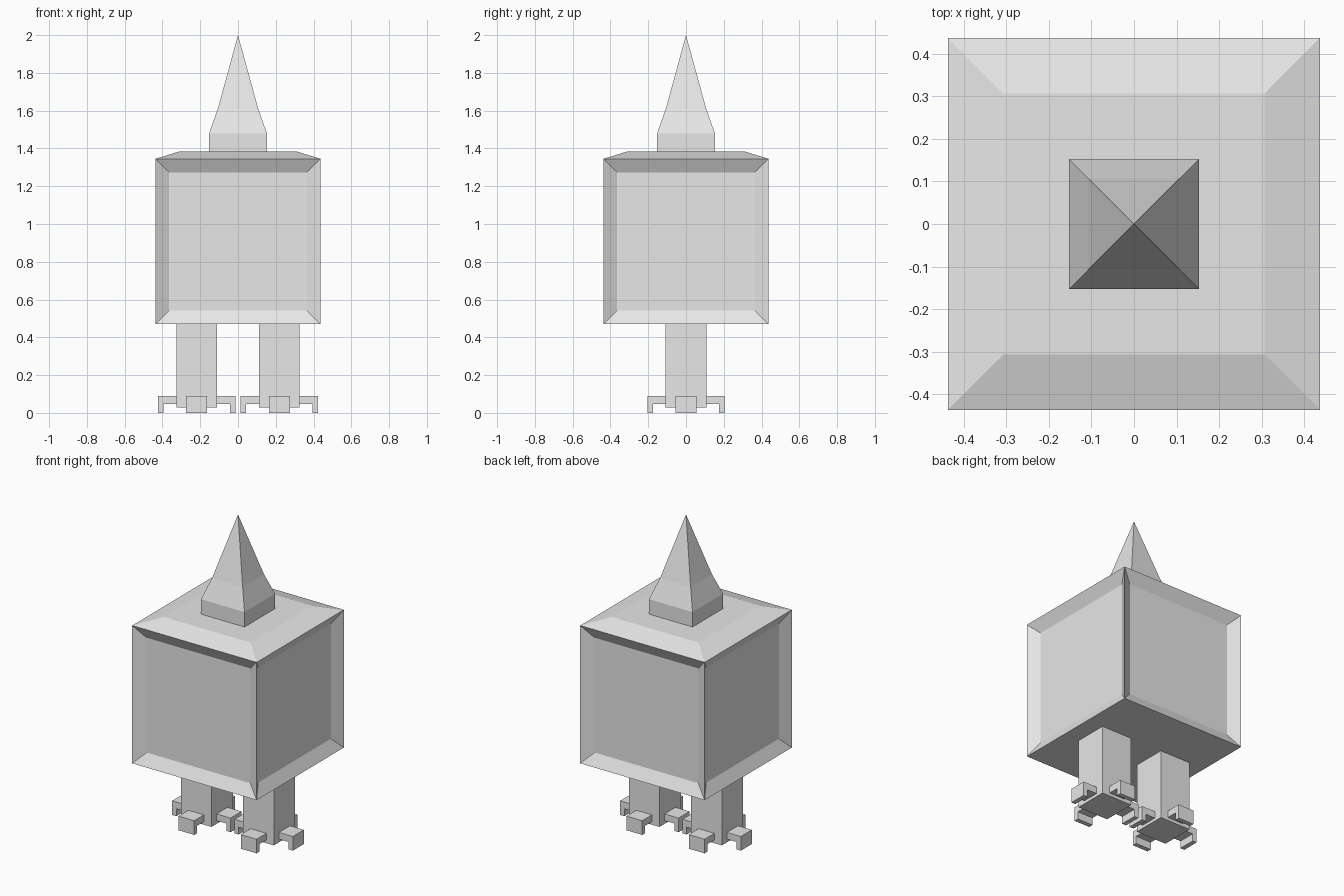
import bpy, bmesh, math
from mathutils import Matrix, Vector

cube = bpy.data.objects.get("Cube")
if cube:
    bpy.data.objects.remove(cube, do_unlink=True)

# Single plain grey
GREY = (0.8, 0.8, 0.8, 1.0)
grey = bpy.data.materials.new("light grey")
grey.use_nodes = True
grey.diffuse_color = GREY
for node in grey.node_tree.nodes:
    if node.type == 'BSDF_PRINCIPLED':
        node.inputs["Base Color"].default_value = GREY


def finish(name, bm):
    """Turn a bmesh into a flat-shaded grey object."""
    bmesh.ops.recalc_face_normals(bm, faces=bm.faces)
    mesh = bpy.data.meshes.new(name)
    bm.to_mesh(mesh)
    bm.free()
    mesh.materials.append(grey)
    obj = bpy.data.objects.new(name, mesh)
    bpy.context.collection.objects.link(obj)
    return obj


def box(bm, centre, size):
    m = Matrix.Translation(centre) @ Matrix.Diagonal((*size, 1))
    bmesh.ops.create_cube(bm, size=1, matrix=m)


# Body: cube with recessed side panels and a raised top
HALF, Z0, Z1 = 0.437, 0.47, 1.345
bm = bmesh.new()
box(bm, (0, 0, (Z0 + Z1) / 2), (2 * HALF, 2 * HALF, Z1 - Z0))
bm.normal_update()
sides = [f for f in bm.faces if abs(f.normal.z) < 0.5]
top = [f for f in bm.faces if f.normal.z > 0.5]
bmesh.ops.inset_individual(bm, faces=sides, thickness=0.073, depth=-0.04,
                           use_even_offset=True)
bmesh.ops.inset_individual(bm, faces=top, thickness=0.13, depth=0.04,
                           use_even_offset=True)
finish("body", bm)

# Spike: square rings of shrinking half-width, closed to a point
bm = bmesh.new()
rings = []
for r, z in [(0.153, 1.38), (0.153, 1.48), (0.107, 1.61)]:
    rings.append([bm.verts.new((sx * r, sy * r, z))
                  for sx, sy in ((-1, -1), (1, -1), (1, 1), (-1, 1))])
apex = bm.verts.new((0, 0, 2.0))
bm.faces.new(rings[0])
for i in range(4):
    j = (i + 1) % 4
    for a, b in zip(rings, rings[1:]):
        bm.faces.new((a[i], a[j], b[j], b[i]))
    bm.faces.new((rings[-1][i], rings[-1][j], apex))
finish("spike", bm)

# Toe outline (distance from leg centre, height): a claw bent down at the tip
TOE = [(0.09, 0.09), (0.205, 0.09), (0.205, 0.0),
       (0.176, 0.0), (0.176, 0.047), (0.09, 0.047)]

for side, sx in (("left", 1), ("right", -1)):
    cx = 0.219 * sx
    # Square leg
    bm = bmesh.new()
    box(bm, (cx, 0, 0.25), (0.215, 0.215, 0.445))
    finish(side + "_leg", bm)
    # Four toes around the leg
    for k, direction in enumerate(("outer" if sx > 0 else "inner", "back",
                                   "inner" if sx > 0 else "outer", "front")):
        bm = bmesh.new()
        face = bm.faces.new([bm.verts.new((x, -0.055, z)) for x, z in TOE])
        ext = bmesh.ops.extrude_face_region(bm, geom=[face], use_keep_orig=True)
        verts = [v for v in ext["geom"] if isinstance(v, bmesh.types.BMVert)]
        bmesh.ops.translate(bm, verts=verts, vec=Vector((0, 0.11, 0)))
        bm.transform(Matrix.Translation((cx, 0, 0))
                     @ Matrix.Rotation(k * math.pi / 2, 4, 'Z'))
        finish(f"{side}_{direction}_toe", bm)
